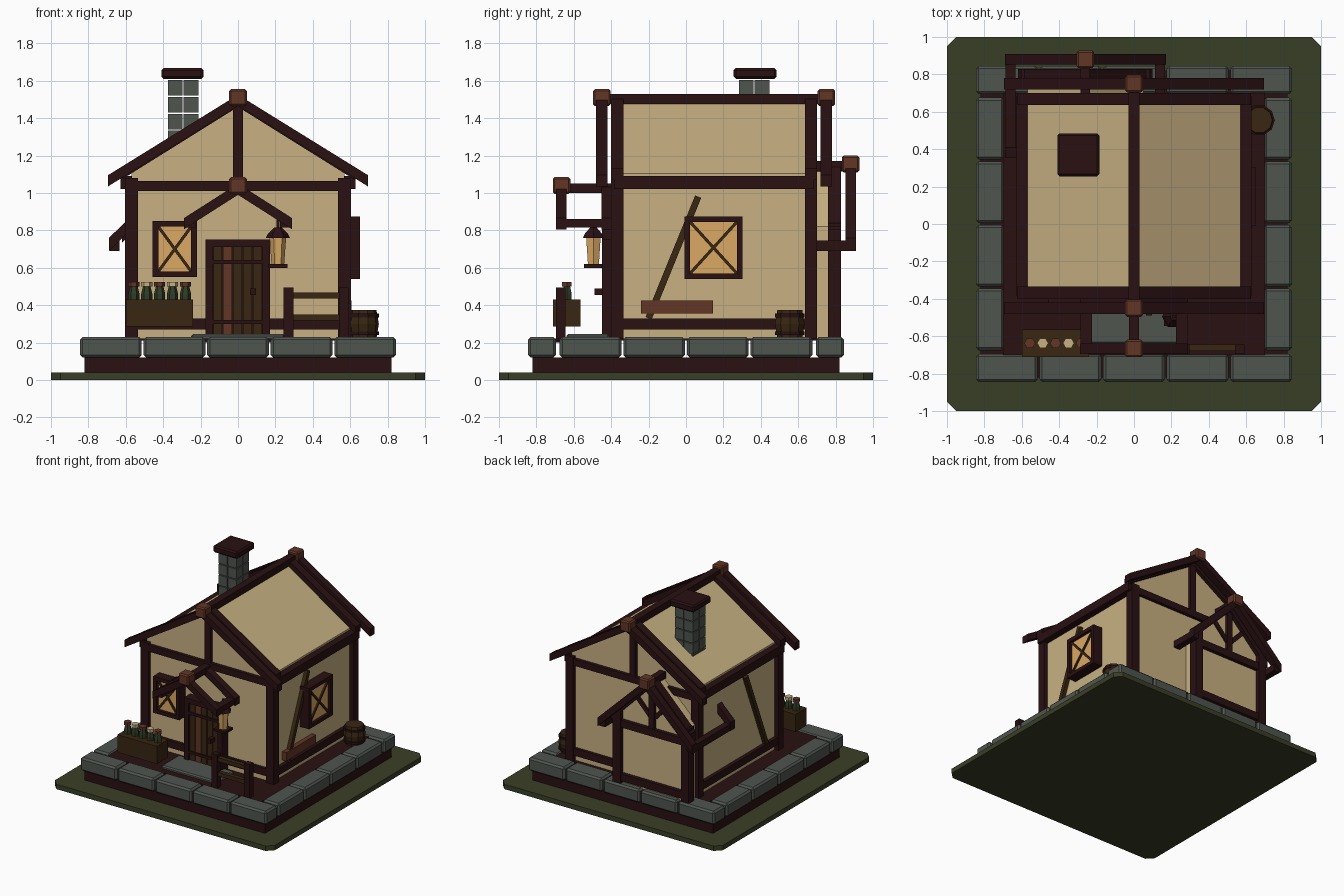
import bpy, bmesh, math

if "Cube" in bpy.data.objects:
    bpy.data.objects.remove(bpy.data.objects["Cube"])


def mat(name, r, g, b):
    m = bpy.data.materials.new(name)
    lin = [((c / 255 + 0.055) / 1.055) ** 2.4 if c > 10 else c / 255 / 12.92 for c in (r, g, b)]
    m.diffuse_color = (*lin, 1)
    m.use_nodes = True
    m.node_tree.nodes["Principled BSDF"].inputs["Base Color"].default_value = m.diffuse_color
    return m


PLASTER = mat("plaster", 200, 177, 130)
TIMBER = mat("dark timber", 41, 16, 18)
STONE = mat("grey stone", 79, 85, 79)
GRASS = mat("grass green", 57, 62, 38)
RED = mat("red wood", 98, 54, 38)
BROWN = mat("brown wood", 56, 38, 18)
GLOW = mat("window glow", 218, 168, 100)
GLASS = mat("bottle green", 48, 60, 38)


def finish(name, bm, m, bevel=0):
    if bevel:
        bmesh.ops.bevel(bm, geom=bm.edges[:], offset=bevel, segments=1, affect='EDGES')
    bmesh.ops.recalc_face_normals(bm, faces=bm.faces[:])
    me = bpy.data.meshes.new(name)
    bm.to_mesh(me)
    bm.free()
    me.materials.append(m)
    ob = bpy.data.objects.new(name, me)
    bpy.context.collection.objects.link(ob)
    return ob


def prism(name, pts, axis, a, b, m, bevel=0):
    """Extrude a 2D outline along an axis from a to b."""
    place = {'x': lambda p, t: (t, p[0], p[1]), 'y': lambda p, t: (p[0], t, p[1]),
             'z': lambda p, t: (p[0], p[1], t)}[axis]
    bm = bmesh.new()
    lo = [bm.verts.new(place(p, a)) for p in pts]
    hi = [bm.verts.new(place(p, b)) for p in pts]
    bm.faces.new(lo)
    bm.faces.new(hi)
    n = len(pts)
    for i in range(n):
        bm.faces.new((lo[i], lo[(i + 1) % n], hi[(i + 1) % n], hi[i]))
    return finish(name, bm, m, bevel)


def box(name, x0, x1, y0, y1, z0, z1, m, bevel=0):
    return prism(name, [(x0, y0), (x1, y0), (x1, y1), (x0, y1)], 'z', z0, z1, m, bevel)


def bar(name, p, q, w, axis, a, b, m):
    """Straight bar from p to q of width w, in the plane across the axis."""
    d = math.dist(p, q)
    nx, ny = -(q[1] - p[1]) / d * w / 2, (q[0] - p[0]) / d * w / 2
    return prism(name, [(p[0] + nx, p[1] + ny), (q[0] + nx, q[1] + ny),
                        (q[0] - nx, q[1] - ny), (p[0] - nx, p[1] - ny)], axis, a, b, m)


def lathe(name, x, y, rings, n, m):
    """Stack of (radius, z) rings around a vertical axis."""
    bm = bmesh.new()
    loops = [[bm.verts.new((x + r * math.cos(2 * math.pi * i / n), y + r * math.sin(2 * math.pi * i / n), z))
              for i in range(n)] for r, z in rings]
    bm.faces.new(loops[0])
    bm.faces.new(loops[-1])
    for A, B in zip(loops, loops[1:]):
        for i in range(n):
            bm.faces.new((A[i], A[(i + 1) % n], B[(i + 1) % n], B[i]))
    return finish(name, bm, m)


def rafters(name, cx, zr, run, drop, t, y0, y1):
    for s in (-1, 1):
        e = cx + s * run
        prism(name, [(cx, zr + t / 2), (e, zr - drop + t / 2), (e, zr - drop - t / 2), (cx, zr - t / 2)],
              'y', y0, y1, TIMBER)


def finial(name, x, y, z):
    box(name, x - .047, x + .047, y - .047, y + .047, z - .045, z + .045, RED, .01)


def body(name, cx, hw, ze, za, y0, y1):
    prism(name, [(cx - hw, .22), (cx + hw, .22), (cx + hw, ze), (cx, za), (cx - hw, ze)], 'y', y0, y1, PLASTER)


def window(name, axis, c, z0, z1, half, a, b):
    """Framed pane with crossed bars; a is the wall side and b the outside."""
    u0, u1, f = c - half, c + half, .03
    d = .012 if b > a else -.012
    prism(name + "_pane", [(u0 + f, z0 + f), (u1 - f, z0 + f), (u1 - f, z1 - f), (u0 + f, z1 - f)],
          axis, a, b - 2 * d, GLOW)
    for u in (u0 + f / 2, u1 - f / 2):
        bar(name + "_frame_side", (u, z0), (u, z1), f, axis, a, b, TIMBER)
    for z in (z0 + f / 2, z1 - f / 2):
        bar(name + "_frame_rail", (u0 + f, z), (u1 - f, z), f, axis, a, b, TIMBER)
    bar(name + "_cross", (u0 + f, z0 + f), (u1 - f, z1 - f), .016, axis, a, b - d, BROWN)
    bar(name + "_cross", (u0 + f, z1 - f), (u1 - f, z0 + f), .016, axis, a, b - d * 1.1, BROWN)


# Ground, base and stone border
c = .95
prism("ground", [(-c, -1), (c, -1), (1, -c), (1, c), (c, 1), (-c, 1), (-1, c), (-1, -c)], 'z', 0, .04, GRASS)
box("base", -.82, .82, -.82, .82, .04, .12, TIMBER)
box("floor", -.7, .7, -.7, .7, .212, .222, TIMBER)
for i in range(5):
    x = -.845 + i * .34
    for y in (-.845, .695):
        box("border_stone", x, x + .33, y, y + .15, .12, .23, STONE, .014)
for i in range(4):
    y = -.675 + i * .34
    for x in (-.845, .695):
        box("side_border_stone", x, x + .15, y, y + .33, .12, .23, STONE, .014)
box("door_step", -.25, .25, -.64, -.41, .2, .245, STONE, .01)

# Main house with timber frame
body("house_body", 0, .57, 1.105, 1.475, -.37, .67)
for y0, y1 in ((-.4, -.335), (.635, .7)):
    for s in (-1, 1):
        box("corner_post", s * .57 - .035, s * .57 + .035, y0, y1, .215, 1.08, TIMBER)
    box("wall_beam", -.57, .57, y0 + .003, y1 - .003, 1.01, 1.065, TIMBER)
    box("sill_beam", -.57, .57, y0 + .006, y1 - .006, .27, .33, TIMBER)
    box("king_post", -.026, .026, y0 + .004, y1 - .004, 1.06, 1.46, TIMBER)
    rafters("wall_rafter", 0, 1.49, .625, .39, .06, y0, y1)
for s in (-1, 1):
    box("eaves_beam", s * .597 - .03, s * .597 + .03, -.385, .685, 1.02, 1.09, TIMBER)
    box("side_sill", s * .575 - .025, s * .575 + .025, -.38, .68, .27, .33, TIMBER)
    bar("wall_brace", (-.2, .33), (.065, .98), .035, 'x', s * .56, s * .6, BROWN)
box("ridge_beam", -.03, .03, -.46, .76, 1.475, 1.53, TIMBER)
for y in (-.45, .75):
    rafters("barge_board", 0, 1.495, .695, .43, .06, y - .03, y + .03)
    finial("ridge_end", 0, y, 1.51)

# Back annex with its own gable
ax = -.26
body("annex_body", ax, .31, .82, 1.12, .45, .795)
for s in (-1, 1):
    x = ax + s * .31
    box("annex_post", x - .035, x + .035, .76, .83, .215, .84, TIMBER)
    x = ax + s * .40
    box("annex_eaves_beam", x - .027, x + .027, .39, .89, .69, .745, TIMBER)
    bar("annex_brace", (ax, .82), (ax + s * .15, .98), .035, 'y', .77, .81, TIMBER)
box("annex_beam", ax - .31, ax + .31, .765, .825, .69, .75, TIMBER)
box("annex_sill", ax - .31, ax + .31, .765, .825, .25, .31, TIMBER)
box("annex_king_post", ax - .025, ax + .025, .765, .82, .75, 1.12, TIMBER)
box("annex_ridge", ax - .026, ax + .026, .6, .88, 1.115, 1.17, TIMBER)
rafters("annex_rafter", ax, 1.13, .36, .36, .07, .76, .83)
for y in (.38, .88):
    rafters("annex_barge_board", ax, 1.14, .43, .415, .07, y - .028, y + .028)
finial("annex_ridge_end", ax, .88, 1.155)

# Open porch frame
for y in (-.667, -.425):
    rafters("porch_barge_board", 0, 1.02, .29, .185, .06, y - .028, y + .028)
for s in (-1, 1):
    box("porch_eaves_beam", s * .255 - .03, s * .255 + .03, -.67, -.39, .815, .862, TIMBER)
box("porch_ridge", -.028, .028, -.66, -.37, 1, 1.05, TIMBER)
finial("porch_ridge_end", 0, -.665, 1.04)

# Door
for x in (-.155, .15):
    box("door_jamb", x - .02, x + .02, -.45, -.37, .22, .75, TIMBER)
box("door_lintel", -.17, .17, -.448, -.37, .71, .75, TIMBER)
box("door_back", -.135, .13, -.425, -.37, .22, .71, TIMBER)
for i in range(5):
    x = -.132 + i * .053
    box("door_plank", x, x + .047, -.437, -.4, .225, .715, RED if i == 1 else BROWN)
for z in (.31, .63):
    box("door_strap", -.135, .13, -.447, -.42, z - .011, z + .011, TIMBER)
box("door_handle", .065, .095, -.49, -.43, .455, .49, TIMBER)

# Windows and shelf plank
window("front_window", 'y', -.338, .55, .85, .118, -.37, -.45)
window("side_window", 'x', .147, .54, .875, .155, .57, .652)
box("wall_plank", .57, .608, -.24, .145, .355, .425, RED)

# Chimney: small stone blocks under a timber cap
for r in range(5):
    z = 1.16 + r * .09
    for x in (-.375, -.291):
        for y in (.283, .367):
            box("chimney_block", x, x + .079, y, y + .079, z, z + .083, STONE)
box("chimney_cap", -.41, -.185, .255, .485, 1.61, 1.668, TIMBER, .012)

# Lantern under the porch
box("lantern_base", .16, .265, -.545, -.445, .6, .62, TIMBER)
lathe("lantern_glass", .213, -.495, [(.034, .62), (.045, .77)], 6, GLOW)
lathe("lantern_cap", .213, -.495, [(.064, .76), (.055, .78), (.02, .815)], 6, TIMBER)
box("lantern_hook", .205, .221, -.503, -.487, .81, .86, TIMBER)

# Crate of bottles
box("crate", -.6, -.24, -.71, -.565, .285, .43, BROWN)
for i in range(5):
    x = -.557 + i * .069
    lathe("bottle", x, -.637, [(.03, .42), (.03, .46), (.02, .5)], 6, GLASS)
    lathe("bottle_cap", x, -.637, [(.03, .5), (.03, .523)], 6, PLASTER if i % 2 else RED)

# Fence
for x in (.27, .565):
    box("fence_post", x - .026, x + .026, -.695, -.645, .2, .495, TIMBER)
for z in (.333, .453):
    box("fence_rail", .29, .545, -.68, -.645, z - .016, z + .016, BROWN)

# Barrel
lathe("barrel", .67, .555, [(.07, .222), (.083, .3), (.07, .375)], 10, BROWN)
for z in (.25, .345):
    lathe("barrel_band", .67, .555, [(.083, z - .01), (.083, z + .01)], 10, TIMBER)
